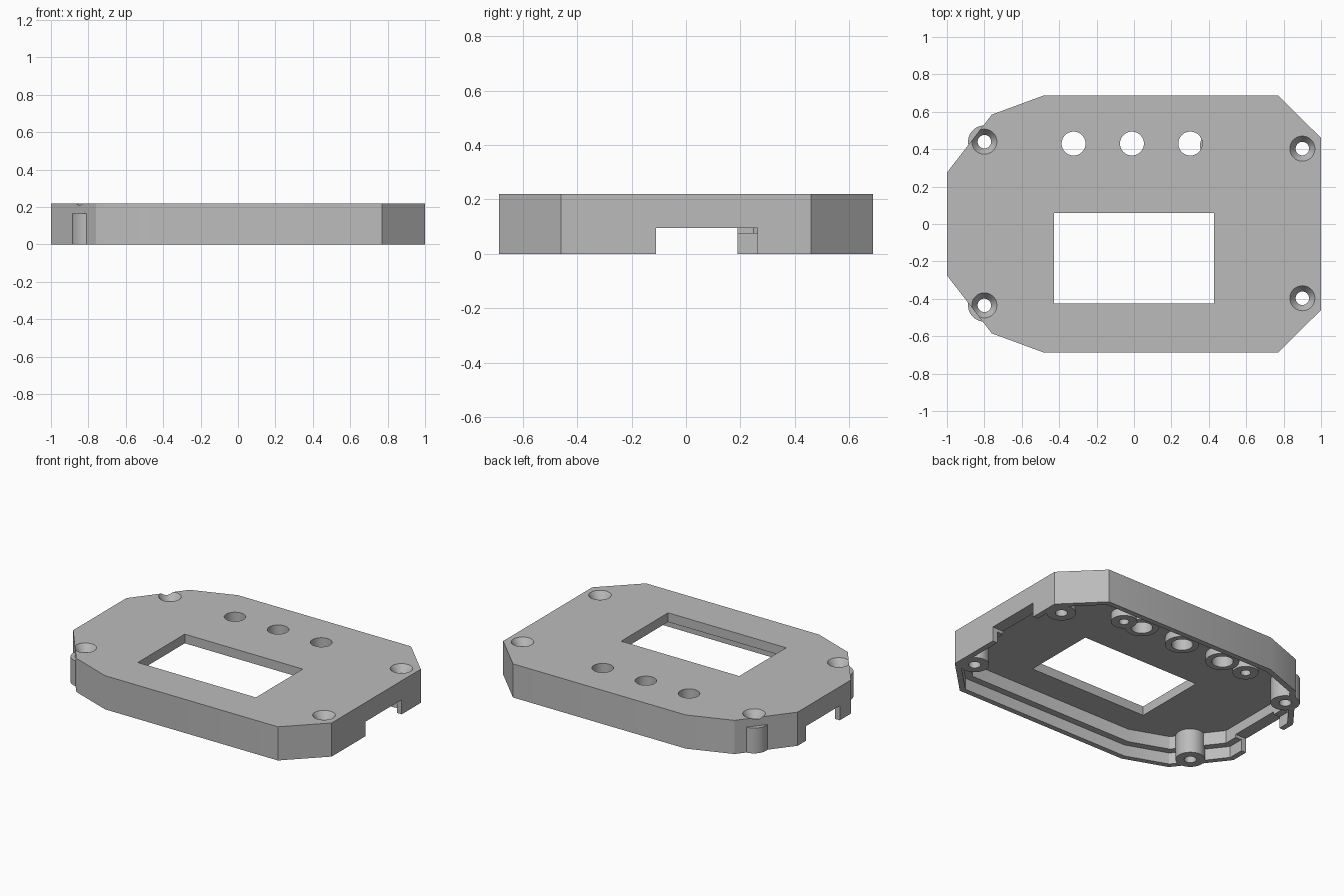
import bpy, bmesh
from math import cos, sin, tau, radians
from mathutils import Vector

cube = bpy.data.objects.get("Cube")
if cube:
    bpy.data.objects.remove(cube, do_unlink=True)

grey = bpy.data.materials.new("plain_grey")
grey.use_nodes = True
grey.diffuse_color = (0.5, 0.5, 0.5, 1)
grey.node_tree.nodes["Principled BSDF"].inputs["Base Color"].default_value = (0.5, 0.5, 0.5, 1)

HEIGHT, CEILING, LEDGE = 0.22, 0.16, 0.075


def make_object(name, bm):
    bmesh.ops.recalc_face_normals(bm, faces=bm.faces)
    mesh = bpy.data.meshes.new(name)
    bm.to_mesh(mesh)
    bm.free()
    obj = bpy.data.objects.new(name, mesh)
    bpy.context.collection.objects.link(obj)
    mesh.materials.append(grey)
    return obj


def prism(name, ring, z0, z1):
    bm = bmesh.new()
    low = [bm.verts.new((x, y, z0)) for x, y in ring]
    high = [bm.verts.new((x, y, z1)) for x, y in ring]
    bm.faces.new(low)
    bm.faces.new(high)
    for i in range(len(ring)):
        j = (i + 1) % len(ring)
        bm.faces.new((low[i], low[j], high[j], high[i]))
    return make_object(name, bm)


def box(name, x0, x1, y0, y1, z0, z1):
    return prism(name, [(x0, y0), (x1, y0), (x1, y1), (x0, y1)], z0, z1)


def lathe(name, x, y, profile, closed, sides=48):
    """Turn (radius, z) points about a vertical axis; closed makes a tube."""
    bm = bmesh.new()
    rings = [[bm.verts.new((x + r * cos(tau * i / sides), y + r * sin(tau * i / sides), z))
              for i in range(sides)] for r, z in profile]
    pairs = list(zip(rings, rings[1:]))
    if closed:
        pairs.append((rings[-1], rings[0]))
    else:
        bm.faces.new(rings[0])
        bm.faces.new(rings[-1])
    for a, b in pairs:
        for i in range(sides):
            j = (i + 1) % sides
            bm.faces.new((a[i], a[j], b[j], b[i]))
    return make_object(name, bm)


def inset(ring, d):
    """Move every side of a counter-clockwise outline inward by d."""
    pts, out = [Vector(p) for p in ring], []
    for i, p in enumerate(pts):
        a = (p - pts[i - 1]).normalized()
        b = (pts[(i + 1) % len(pts)] - p).normalized()
        na, nb = Vector((-a.y, a.x)), Vector((-b.y, b.x))
        out.append(p + (na + nb) * d / (1 + na.dot(nb)))
    return out


def smooth(obj):
    bpy.ops.object.select_all(action='DESELECT')
    obj.select_set(True)
    bpy.context.view_layer.objects.active = obj
    bpy.ops.object.shade_smooth_by_angle(angle=radians(30))


def tube(name, x, y, outer, bore, z0, z1):
    smooth(lathe(name, x, y, [(outer, z0), (outer, z1), (bore, z1), (bore, z0)], True))


# Outline of the cover, symmetrical front to back
half = [(-1, 0.275), (-0.76, 0.585), (-0.48, 0.688), (0.77, 0.688), (1, 0.46)]
outline = [(x, -y) for x, y in half] + half[::-1]
cover = prism("cover", outline, 0, HEIGHT)

# Hollow underside with a stepped rim, display window and side openings
cutters = [
    prism("rim_cutter", inset(outline, 0.035), -0.1, LEDGE),
    prism("cavity_cutter", inset(outline, 0.08), -0.1, CEILING),
    box("window_cutter", -0.427, 0.427, -0.425, 0.06, 0.1, 0.3),
    box("left_notch_cutter", 0.88, 1.1, -0.11, 0.263, -0.1, 0.095),
    box("right_notch_cutter", -1.1, -0.88, -0.16, 0.19, -0.1, 0.095),
]

# Countersunk screw holes and their posts
screws = [(-0.8, 0.44), (-0.8, -0.435), (0.9, 0.403), (0.9, -0.397)]
for x, y in screws:
    cutters.append(lathe("screw_cutter", x, y,
                         [(0.036, -0.1), (0.036, 0.175), (0.067, HEIGHT), (0.067, 0.3)], False))
    tube("screw_post", x, y, 0.087, 0.036, 0, 0.165)

# Button holes with guide collars
for x in (-0.323, -0.011, 0.301):
    cutters.append(lathe("button_cutter", x, 0.43, [(0.064, 0.1), (0.064, 0.3)], False))
    tube("button_guide", x, 0.43, 0.1, 0.064, 0.11, 0.165)

# Small board mounting posts with blind holes
for x in (-0.51, 0.43):
    tube("board_post", x, 0.42, 0.077, 0.03, 0.107, 0.165)

for cutter in cutters:
    cutter.hide_render = True
    mod = cover.modifiers.new(cutter.name, 'BOOLEAN')
    mod.operation, mod.solver, mod.object = 'DIFFERENCE', 'EXACT', cutter

# Bake the cuts, then drop the helpers
bpy.context.view_layer.update()
graph = bpy.context.evaluated_depsgraph_get()
cover_mesh = bpy.data.meshes.new_from_object(cover.evaluated_get(graph))
cover.modifiers.clear()
cover.data = cover_mesh
for cutter in cutters:
    bpy.data.objects.remove(cutter, do_unlink=True)
smooth(cover)
